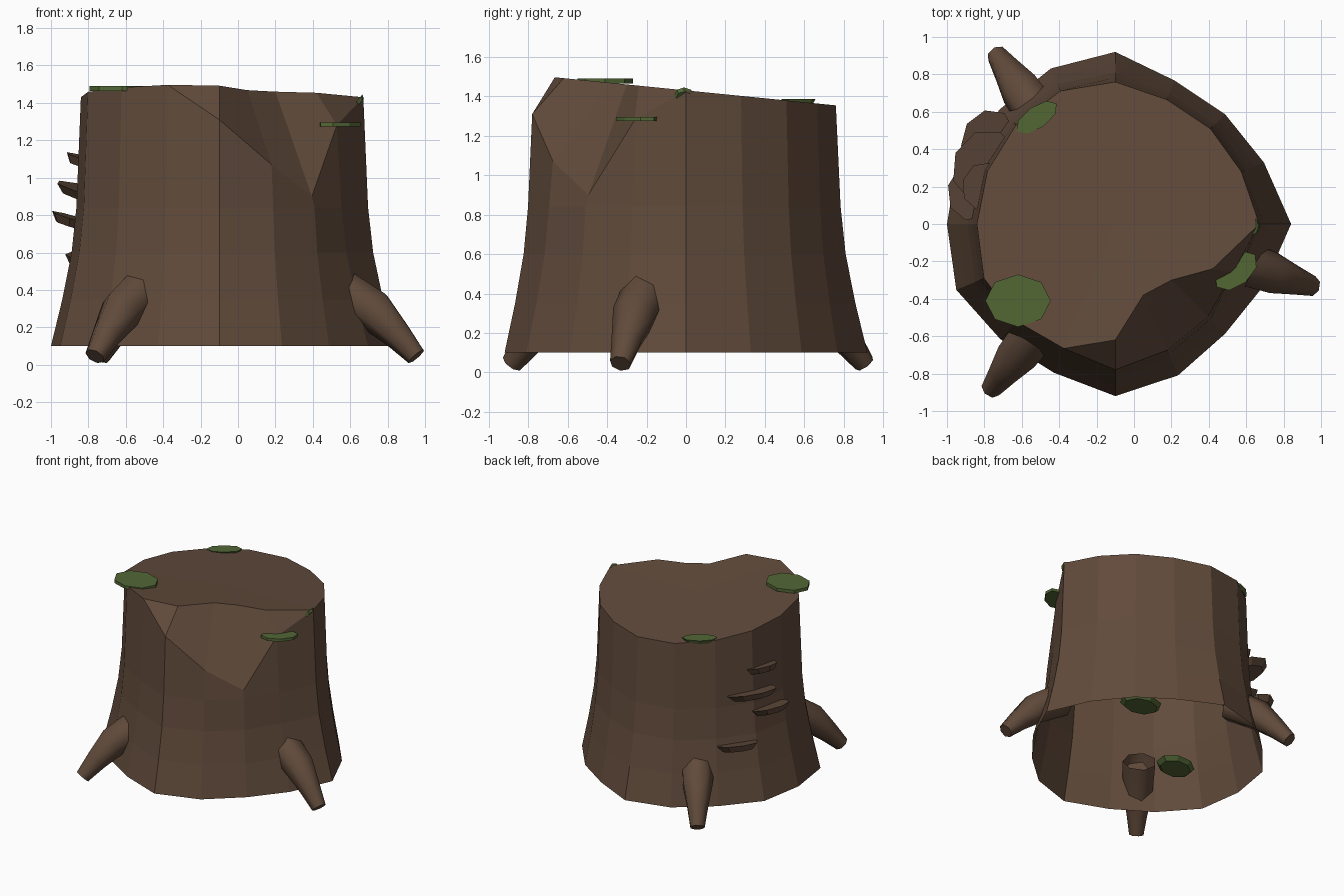
import bpy, bmesh, math
from mathutils import Vector, Matrix

if "Cube" in bpy.data.objects:
    bpy.data.objects.remove(bpy.data.objects["Cube"])

def material(name, rgb):
    m = bpy.data.materials.new(name)
    m.diffuse_color = (*rgb, 1)
    m.use_nodes = True
    m.node_tree.nodes["Principled BSDF"].inputs["Base Color"].default_value = m.diffuse_color
    return m

BARK = material("bark brown", (0.12, 0.07, 0.044))
MOSS = material("moss green", (0.085, 0.135, 0.036))
CX = -0.1  # trunk axis

def finish(bm, name, mat, smooth=0):
    bmesh.ops.recalc_face_normals(bm, faces=bm.faces)
    me = bpy.data.meshes.new(name)
    bm.to_mesh(me)
    bm.free()
    me.materials.append(mat)
    ob = bpy.data.objects.new(name, me)
    bpy.context.collection.objects.link(ob)
    if smooth:
        bpy.ops.object.select_all(action='DESELECT')
        bpy.context.view_layer.objects.active = ob
        ob.select_set(True)
        bpy.ops.object.shade_smooth_by_angle(angle=math.radians(smooth))
    return ob

def polar(r, deg, z):
    a = math.radians(deg)
    return Vector((CX + r * math.cos(a), r * math.sin(a), z))

# Trunk: 16-sided flared shell, open below, slanted top with a broken front corner
N = 16
foot = [.94, .86, .83, .83, .92, .90, .87, .91, .90, .92, .87, .86, .92, .876, .83, .86]
rim = [.77, .73, .72, .72, .76, .77, .75, .74, .74, .76, .74, .72, .78, .73, .70, .68]
broken = {12: 1.31, 13: 1.07, 14: .90, 15: 1.28}      # lowered rim heights
inner = {12: (-.1, -.62), 13: (.05, -.38), 14: (.2, -.30), 15: (.42, -.24)}
levels = [(.1, 1), (.35, .62), (.6, .31), (.84, .15), (None, 0)]

def top_z(y):
    return 1.43 - .1 * y

bm = bmesh.new()
rings = []
for z, flare in levels:
    ring = []
    for k in range(N):
        p = polar(rim[k] + (foot[k] - rim[k]) * flare, k * 360 / N, z or 0)
        if z is None:
            p.z = broken.get(k, top_z(p.y))
        ring.append(bm.verts.new(p))
    rings.append(ring)
for lo, hi in zip(rings, rings[1:]):
    for k in range(N):
        j = (k + 1) % N
        bm.faces.new((lo[k], lo[j], hi[j], hi[k]))
edge = rings[-1]
cap = [bm.verts.new((*inner[k], top_z(inner[k][1]))) if k in inner else edge[k]
       for k in range(N)]
for k in range(11, N):                                  # broken slope
    j = (k + 1) % N
    loop = []
    for v in (edge[k], edge[j], cap[j], cap[k]):
        if v not in loop:
            loop.append(v)
    bm.faces.new(loop)
centre = bm.verts.new((CX, 0, 1.425))
for k in range(N):
    bm.faces.new((cap[k], cap[(k + 1) % N], centre))
finish(bm, "trunk", BARK)

# Roots: bent tapering tubes, open inside the trunk
def root(name, deg):
    path = [(.66, .41, .125), (.87, .29, .115), (1.0, .16, .08), (1.105, .045, .055)]
    side = Vector((-math.sin(math.radians(deg)), math.cos(math.radians(deg)), 0))
    bm = bmesh.new()
    prev = None
    for i, (r, z, rad) in enumerate(path):
        a, b = path[max(i - 1, 0)], path[min(i + 1, 3)]
        tangent = (polar(b[0], deg, b[1]) - polar(a[0], deg, a[1])).normalized()
        up = tangent.cross(side)
        ring = []
        for s in range(7):
            t = s * math.tau / 7
            ring.append(bm.verts.new(polar(r, deg, z) + rad * (side * math.cos(t) + up * math.sin(t))))
        if prev:
            for s in range(7):
                bm.faces.new((prev[s], prev[(s + 1) % 7], ring[(s + 1) % 7], ring[s]))
        prev = ring
    bm.faces.new(prev)
    finish(bm, name, BARK, 60)

root("front_left_root", -127)
root("back_left_root", 125)
root("right_root", -17.5)

# Flat tapered plates, used for shelf fungus and moss
def plate(name, mat, loc, size, sides=8, tilt=0, heading=0, taper=.75):
    bm = bmesh.new()
    bmesh.ops.create_cone(bm, cap_ends=True, segments=sides, radius1=taper, radius2=1, depth=1)
    bmesh.ops.transform(bm, verts=bm.verts, matrix=Matrix.Translation(loc)
                        @ Matrix.Rotation(math.radians(heading), 4, 'Z')
                        @ Matrix.Rotation(math.radians(tilt), 4, 'Y')
                        @ Matrix.Diagonal((*size, 1)))
    finish(bm, name, mat)

# Shelf fungus tilted up and outwards
for i, (deg, z, r, depth, width) in enumerate([(164, 1.08, .74, .12, .13), (156, .91, .77, .18, .20),
                                               (167, .76, .79, .14, .16), (146, .54, .83, .14, .16)]):
    plate(f"shelf_fungus_{i + 1}", BARK, polar(r, deg, z), (depth, width, .045), 8, -17, deg)

# Moss patches on the rim, the break and inside the hollow
for i, (loc, size, tilt, head) in enumerate([
        ((-.62, -.41, 1.477), (.175, .14, .025), 0, 0),
        ((.545, -.25, 1.285), (.135, .08, .022), 0, 40),
        ((-.52, .57, 1.372), (.13, .06, .03), 0, 35),
        ((.64, -.01, 1.40), (.05, .05, .02), -50, 0),
        ((-.54, -.17, .22), (.17, .13, .03), 0, 20),
        ((-.40, -.40, .80), (.17, .13, .03), 0, 0)]):
    plate(f"moss_patch_{i + 1}", MOSS, loc, size, 8, tilt, head, 1.0 if i < 2 else .8)
